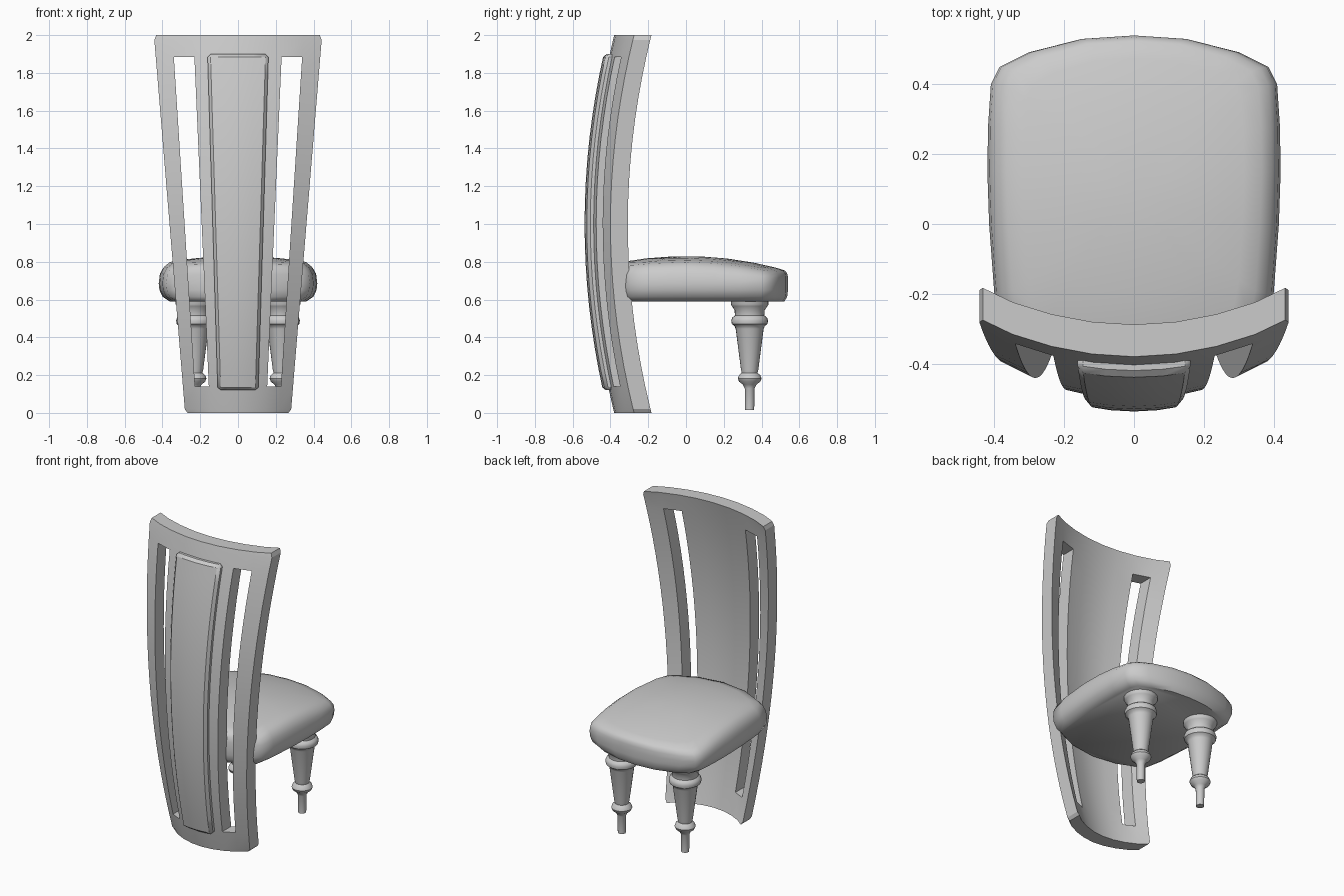
import bpy, bmesh, math

if "Cube" in bpy.data.objects:
    bpy.data.objects.remove(bpy.data.objects["Cube"])


def finish(name, bm, angle=30):
    bmesh.ops.remove_doubles(bm, verts=bm.verts, dist=1e-5)
    bmesh.ops.recalc_face_normals(bm, faces=bm.faces)
    me = bpy.data.meshes.new(name)
    bm.to_mesh(me)
    bm.free()
    ob = bpy.data.objects.new(name, me)
    bpy.context.collection.objects.link(ob)
    bpy.ops.object.select_all(action='DESELECT')
    ob.select_set(True)
    bpy.context.view_layer.objects.active = ob
    bpy.ops.object.shade_smooth_by_angle(angle=math.radians(angle))
    return ob


def back_y(u, z):
    # outer surface of the doubly curved back
    return -0.38 - 0.125 * (1 - (z - 1) ** 2) + 0.105 * u * u


def curved_panel(name, us, zs, lift, thick, is_hole, chamfer=0.0):
    bm = bmesh.new()
    grid = []
    for z in zs:
        row = []
        for u in us:
            x = u * (0.28 + 0.0825 * z)
            if abs(u) == 1 and z in (zs[0], zs[-1]):
                x -= math.copysign(chamfer, u)
            row.append(bm.verts.new((x, back_y(u, z) - lift, z)))
        grid.append(row)
    for j in range(len(zs) - 1):
        for i in range(len(us) - 1):
            if not is_hole((us[i] + us[i + 1]) / 2, (zs[j] + zs[j + 1]) / 2):
                bm.faces.new((grid[j][i], grid[j][i + 1],
                              grid[j + 1][i + 1], grid[j + 1][i]))
    ext = bmesh.ops.extrude_face_region(bm, geom=bm.faces[:], use_keep_orig=True)
    moved = [g for g in ext['geom'] if isinstance(g, bmesh.types.BMVert)]
    bmesh.ops.translate(bm, verts=moved, vec=(0, thick, 0))
    return finish(name, bm, 20)


def spaced(a, b, n):
    return [a + (b - a) * i / n for i in range(n + 1)]


# Back frame with two tall slots
half = [0.27, 0.53, 0.78, 1]
us = [-u for u in reversed(half)] + [0] + half
zs = [0, 0.02] + spaced(0.14, 1.885, 16) + [1.975, 2.0]
curved_panel("back_frame", us, zs, 0, 0.092,
             lambda u, z: 0.53 < abs(u) < 0.78 and 0.14 < z < 1.885, 0.012)

# Raised panel on the outside of the back
panel = curved_panel("back_raised_panel", [-0.37, -0.185, 0, 0.185, 0.37],
                     spaced(0.12, 1.9, 16), 0.032, 0.05, lambda u, z: False)
bev = panel.modifiers.new("edge_bevel", 'BEVEL')
bev.width = 0.016
bev.segments = 1
bev.limit_method = 'ANGLE'
bev.angle_limit = math.radians(50)

# Seat cushion: outline rings stacked up and closed with a dome
right = [(0, -0.40), (0.2, -0.375), (0.335, -0.32), (0.38, -0.295), (0.40, -0.2),
         (0.415, 0), (0.42, 0.15), (0.418, 0.28), (0.41, 0.40), (0.385, 0.45),
         (0.3, 0.492), (0.15, 0.53), (0, 0.54)]
outline = right + [(-x, y) for x, y in reversed(right[1:-1])]


def dome(x, y):
    return 0.83 - 0.27 * y * y - 0.035 * (x / 0.4) ** 2


# x scale, y scale, fixed height or None, blend towards the dome
rings = [(0.86, 0.96, 0.59, 0), (0.95, 0.99, 0.615, 0), (0.99, 1, 0.65, 0),
         (1, 1, 0.685, 0), (0.985, 1, None, 0.5), (0.94, 0.99, None, 0.8),
         (0.87, 0.965, None, 0.97), (0.75, 0.86, None, 1), (0.5, 0.6, None, 1),
         (0.25, 0.3, None, 1)]
bm = bmesh.new()
loops = []
for kx, ky, zf, f in rings:
    loop = []
    for x, y in outline:
        px, py = x * kx, 0.08 + (y - 0.08) * ky
        z = zf if zf is not None else 0.685 + (dome(px, py) - 0.685) * f
        loop.append(bm.verts.new((px, py, z)))
    loops.append(loop)
n = len(outline)
for a, b in zip(loops, loops[1:]):
    for i in range(n):
        bm.faces.new((a[i], a[(i + 1) % n], b[(i + 1) % n], b[i]))
bm.faces.new(loops[0])
tip = bm.verts.new((0, 0.08, dome(0, 0.08)))
for i in range(n):
    bm.faces.new((loops[-1][i], loops[-1][(i + 1) % n], tip))
finish("seat", bm, 50)

# Turned front legs
profile = [(0, 0.015), (0.024, 0.015), (0.026, 0.13), (0.036, 0.15), (0.056, 0.165),
           (0.063, 0.182), (0.056, 0.2), (0.042, 0.212), (0.046, 0.23), (0.074, 0.445),
           (0.08, 0.46), (0.094, 0.47), (0.098, 0.488), (0.092, 0.505), (0.078, 0.515),
           (0.08, 0.545), (0.094, 0.565), (0.1, 0.575), (0.1, 0.62), (0, 0.62)]
for side, label in ((-1, "left"), (1, "right")):
    bm = bmesh.new()
    vs = [bm.verts.new((0.23 * side + r, 0.337, z)) for r, z in profile]
    es = [bm.edges.new(p) for p in zip(vs, vs[1:])]
    bmesh.ops.spin(bm, geom=vs + es, cent=(0.23 * side, 0.337, 0), axis=(0, 0, 1),
                   angle=math.tau, steps=24)
    finish("front_leg_" + label, bm, 40)
